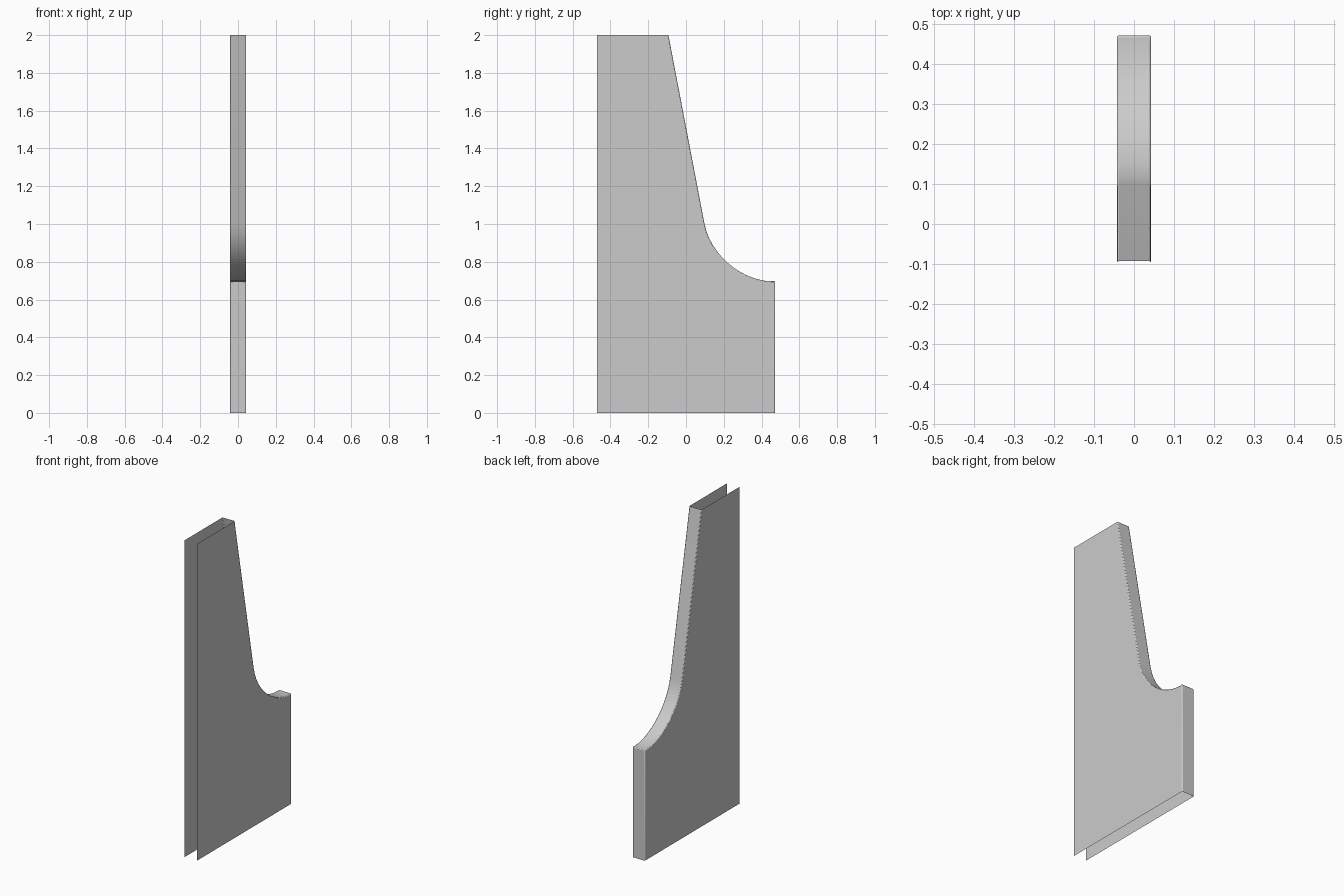
import bpy, bmesh, math
from mathutils import Vector
from mathutils.geometry import interpolate_bezier

cube = bpy.data.objects.get("Cube")
if cube:
    bpy.data.objects.remove(cube, do_unlink=True)

HALF_WIDTH = 0.043
FRONT, BACK, HEIGHT = -0.472, 0.472, 2.0

# Plain grey finish
grey = bpy.data.materials.new("light_grey")
grey.use_nodes = True
grey.diffuse_color = (0.6, 0.6, 0.6, 1)
grey.node_tree.nodes["Principled BSDF"].inputs["Base Color"].default_value = (0.6, 0.6, 0.6, 1)

# Back edge profile (y, z): upright, concave sweep, slanted upper edge
sweep = interpolate_bezier(Vector((0.45, 0.697)), Vector((0.31, 0.70)),
                           Vector((0.135, 0.82)), Vector((0.098, 1.0)), 14)
profile = [(BACK, 0), (BACK, 0.697)] + [(p.x, p.y) for p in sweep] + [(-0.093, HEIGHT)]

# Thin shell: two side plates joined by the back band, open elsewhere
bm = bmesh.new()
edges = {s: [bm.verts.new((s * HALF_WIDTH, y, z)) for y, z in profile] for s in (-1, 1)}
for s, rim in edges.items():
    front = [bm.verts.new((s * HALF_WIDTH, FRONT, z)) for z in (HEIGHT, 0)]
    outline = rim + front
    bm.faces.new(outline if s > 0 else outline[::-1])
for i in range(len(profile) - 1):
    bm.faces.new((edges[1][i], edges[-1][i], edges[-1][i + 1], edges[1][i + 1]))
bmesh.ops.recalc_face_normals(bm, faces=bm.faces)
if max(bm.faces, key=lambda f: f.calc_center_median().x).normal.x < 0:
    bmesh.ops.reverse_faces(bm, faces=bm.faces)

mesh = bpy.data.meshes.new("side_panel_shell")
bm.to_mesh(mesh)
bm.free()
mesh.materials.append(grey)
shell = bpy.data.objects.new("side_panel_shell", mesh)
bpy.context.collection.objects.link(shell)

# Small rounded corners where the band meets the plates
bevel = shell.modifiers.new("edge_rounding", "BEVEL")
bevel.width = 0.005
bevel.segments = 2
bevel.limit_method = "ANGLE"
bevel.angle_limit = math.radians(40)

bpy.context.view_layer.objects.active = shell
shell.select_set(True)
bpy.ops.object.shade_smooth_by_angle(angle=math.radians(30))
